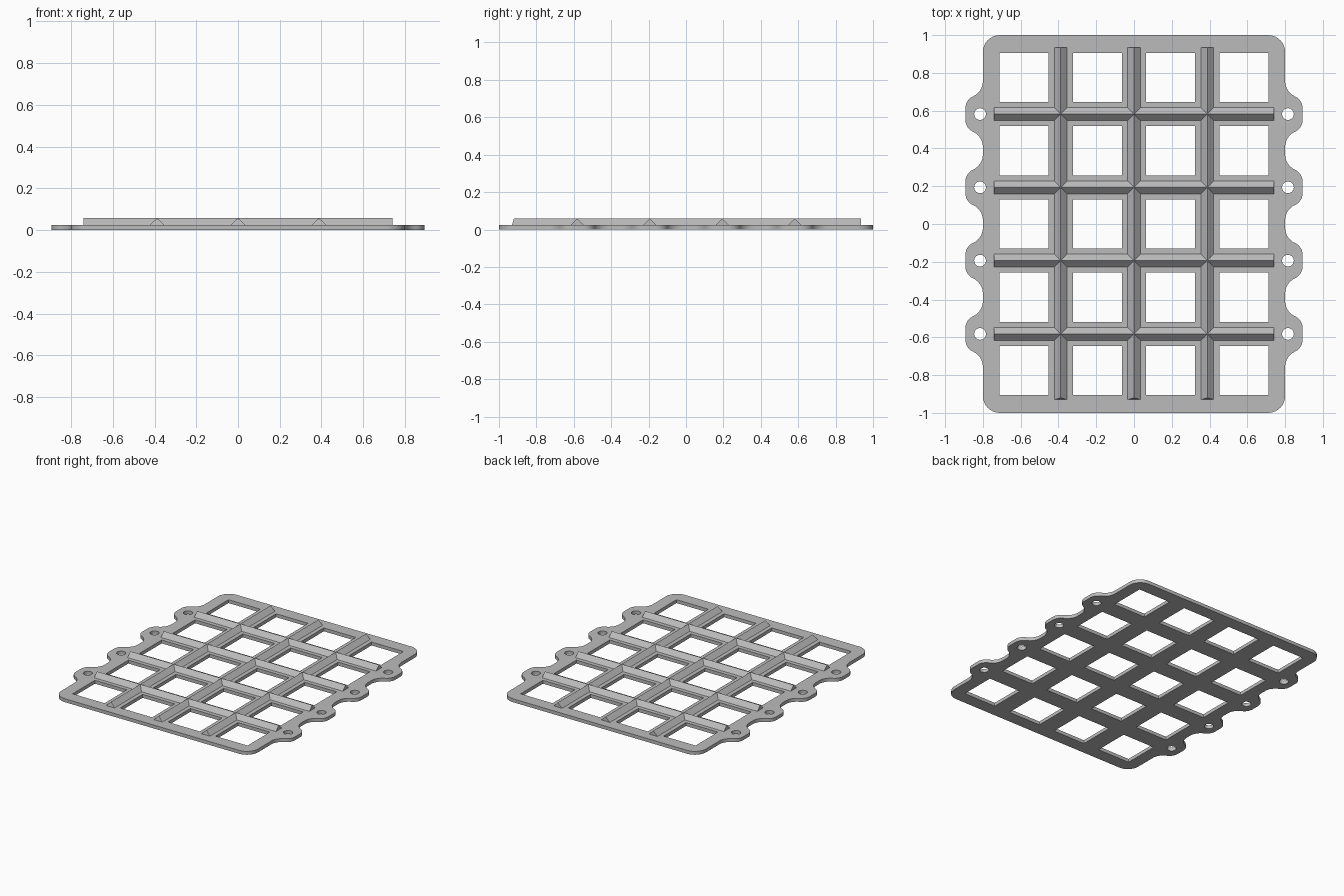
import bpy
import bmesh
from math import cos, sin, atan2, pi
from mathutils import Vector

if "Cube" in bpy.data.objects:
    bpy.data.objects.remove(bpy.data.objects["Cube"])

PITCH = 0.388
HALF_X, HALF_Y = 0.80, 1.0
PLATE_TOP, RIDGE_TOP = 0.025, 0.058
RIB_HALF = 0.034

grey = bpy.data.materials.new("plain grey")
grey.use_nodes = True
colour = (0.5, 0.5, 0.5, 1)
grey.diffuse_color = colour
grey.node_tree.nodes["Principled BSDF"].inputs["Base Color"].default_value = colour


def arc(cx, cy, r, a0, a1, n):
    return [(cx + r * cos(a0 + (a1 - a0) * i / n),
             cy + r * sin(a0 + (a1 - a0) * i / n)) for i in range(n + 1)]


def centres(count):
    return [(i - (count - 1) / 2) * PITCH for i in range(count)]


def add_object(name, mesh):
    obj = bpy.data.objects.new(name, mesh)
    bpy.context.scene.collection.objects.link(obj)
    mesh.materials.clear()
    mesh.materials.append(grey)
    return obj


# Half of one ear: rounded tip flowing into a concave fillet
tip, fillet = Vector((0.823, 0.03)), Vector((0.89, 0.175))
lean = atan2(fillet.y - tip.y, fillet.x - tip.x)
ear_half = (arc(tip.x, tip.y, 0.07, 0, lean, 6)
            + arc(fillet.x, fillet.y, 0.09, lean + pi, pi, 8)[1:])
ear = [(x, -y) for x, y in reversed(ear_half)] + ear_half

# Outline: right side with four ears and rounded corners, turned for the left
R = 0.09
side = arc(HALF_X - R, R - HALF_Y, R, -pi / 2, 0, 8)
for yc in centres(4):
    side += [(x, yc + y) for x, y in ear]
side += arc(HALF_X - R, HALF_Y - R, R, 0, pi / 2, 8)
loops = [side + [(-x, -y) for x, y in side]]

# Square windows
for xc in centres(4):
    for yc in centres(5):
        loops.append([(xc + sx * 0.13, yc + sy * 0.13)
                      for sx, sy in ((-1, -1), (-1, 1), (1, 1), (1, -1))])

# Round screw holes in the ears
for sx in (-1, 1):
    for yc in centres(4):
        loops.append(arc(sx * 0.815, yc, 0.031, 0, 2 * pi, 28)[:-1])

# Filled and extruded plate
curve = bpy.data.curves.new("plate_outline", "CURVE")
curve.dimensions = "2D"
curve.fill_mode = "BOTH"
curve.extrude = PLATE_TOP / 2
for loop in loops:
    spline = curve.splines.new("POLY")
    spline.points.add(len(loop) - 1)
    for point, (x, y) in zip(spline.points, loop):
        point.co = (x, y, 0, 1)
    spline.use_cyclic_u = True
helper = bpy.data.objects.new("plate_helper", curve)
bpy.context.scene.collection.objects.link(helper)
graph = bpy.context.evaluated_depsgraph_get()
mesh = bpy.data.meshes.new_from_object(helper.evaluated_get(graph))
bpy.data.objects.remove(helper)

bm = bmesh.new()
bm.from_mesh(mesh)
bmesh.ops.translate(bm, verts=bm.verts, vec=(0, 0, PLATE_TOP / 2))
bmesh.ops.remove_doubles(bm, verts=bm.verts, dist=0.0001)
bmesh.ops.recalc_face_normals(bm, faces=bm.faces)
bm.to_mesh(mesh)
bm.free()
plate = add_object("grid_plate", mesh)
bpy.ops.object.select_all(action="DESELECT")
plate.select_set(True)
bpy.context.view_layer.objects.active = plate
bpy.ops.object.shade_smooth_by_angle(angle=pi / 6)


# Triangular ribs, slightly sunk into the plate
def rib(name, start, end, offset, along_x, slope=0.0):
    profile = [(-RIB_HALF, 0.018), (RIB_HALF, 0.018), (RIB_HALF, PLATE_TOP),
               (0, RIDGE_TOP), (-RIB_HALF, PLATE_TOP)]
    bm = bmesh.new()
    rings = []
    for t, lean_in in ((start, slope), (end, 0)):
        ring = []
        for w, z in profile:
            u = t + (lean_in if z == RIDGE_TOP else 0)
            co = (u, offset + w, z) if along_x else (offset + w, u, z)
            ring.append(bm.verts.new(co))
        rings.append(ring)
        bm.faces.new(ring)
    a, b = rings
    for i in range(len(a)):
        j = (i + 1) % len(a)
        bm.faces.new((a[i], a[j], b[j], b[i]))
    bmesh.ops.recalc_face_normals(bm, faces=bm.faces)
    mesh = bpy.data.meshes.new(name)
    bm.to_mesh(mesh)
    bm.free()
    add_object(name, mesh)


for i, x in enumerate(centres(3)):
    rib(f"long_rib_{i + 1}", -0.93, 0.935, x, False, slope=0.01)
for i, y in enumerate(centres(4)):
    rib(f"cross_rib_{i + 1}", -0.74, 0.74, y, True)
